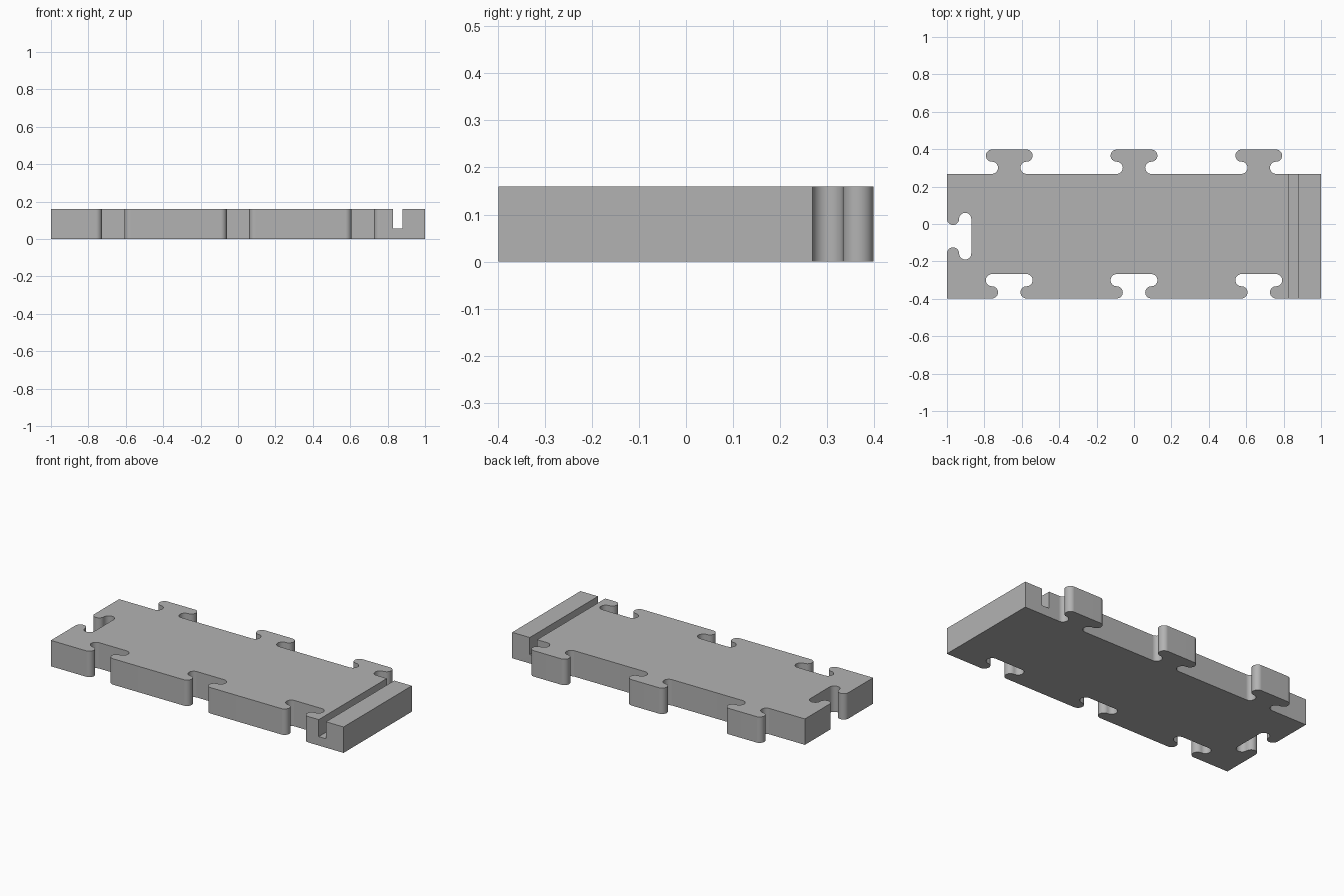
import bpy
import bmesh
from math import sin, cos, pi
from mathutils import Matrix, Vector

if "Cube" in bpy.data.objects:
    bpy.data.objects.remove(bpy.data.objects["Cube"])

HEIGHT = 0.16
FRONT, BACK = -0.398, 0.268
R = 0.0325            # radius of the rounded connector edges
OFFSET = 0.0925       # arc centres, measured from the connector axis
STEPS = 16
CONNECTORS = (-0.667, 0, 0.667)

grey = bpy.data.materials.new("grey")
grey.use_nodes = True
colour = (0.45, 0.45, 0.45, 1)
grey.diffuse_color = colour
grey.node_tree.nodes["Principled BSDF"].inputs["Base Color"].default_value = colour


def connector(x, y, turn=0):
    """Puzzle connector outline, left to right, standing on (x, y)."""
    angles = [pi * i / STEPS for i in range(STEPS + 1)]
    half = [(OFFSET - R * sin(a), R - R * cos(a)) for a in angles]
    half += [(OFFSET + R * sin(a), 3 * R - R * cos(a)) for a in angles[1:]]
    points = [(-px, py) for px, py in half] + half[::-1]
    place = Matrix.Translation((x, y, 0)) @ Matrix.Rotation(turn, 4, "Z")
    return [place @ Vector((px, py, 0)) for px, py in points]


# Plate outline: sockets at the front, tabs at the back, one socket on the right end
outline = [Vector((-1, FRONT, 0))]
for x in CONNECTORS:
    outline += connector(x, FRONT)
outline += [Vector((1, FRONT, 0)), Vector((1, BACK, 0))]
for x in reversed(CONNECTORS):
    outline += connector(x, BACK)[::-1]
outline.append(Vector((-1, BACK, 0)))
outline += connector(-1, (FRONT + BACK) / 2, -pi / 2)

bm = bmesh.new()
base = bm.faces.new([bm.verts.new(p) for p in outline])
top = bmesh.ops.extrude_face_region(bm, geom=[base])["geom"]
bmesh.ops.translate(bm, vec=(0, 0, HEIGHT),
                    verts=[v for v in top if isinstance(v, bmesh.types.BMVert)])
bmesh.ops.recalc_face_normals(bm, faces=bm.faces)
mesh = bpy.data.meshes.new("interlocking_plate")
bm.to_mesh(mesh)
bm.free()
plate = bpy.data.objects.new("interlocking_plate", mesh)
bpy.context.collection.objects.link(plate)
mesh.materials.append(grey)

# Straight groove across the left end
bpy.ops.mesh.primitive_cube_add(size=1, location=(0.855, 0, 0.055 + 0.1))
cutter = bpy.context.object
cutter.name = "groove_cutter"
cutter.scale = (0.05, 1, 0.2)
cutter.hide_render = True
cutter.data.materials.append(grey)

bpy.ops.object.select_all(action="DESELECT")
bpy.context.view_layer.objects.active = plate
plate.select_set(True)
groove = plate.modifiers.new("groove", "BOOLEAN")
groove.operation = "DIFFERENCE"
groove.solver = "EXACT"
groove.object = cutter
bpy.ops.object.modifier_apply(modifier=groove.name)
bpy.data.objects.remove(cutter)

# Smooth rounded walls, crisp rims
bpy.ops.object.shade_smooth_by_angle(angle=pi / 6)
weighted = plate.modifiers.new("flat_walls", "WEIGHTED_NORMAL")
weighted.keep_sharp = True
